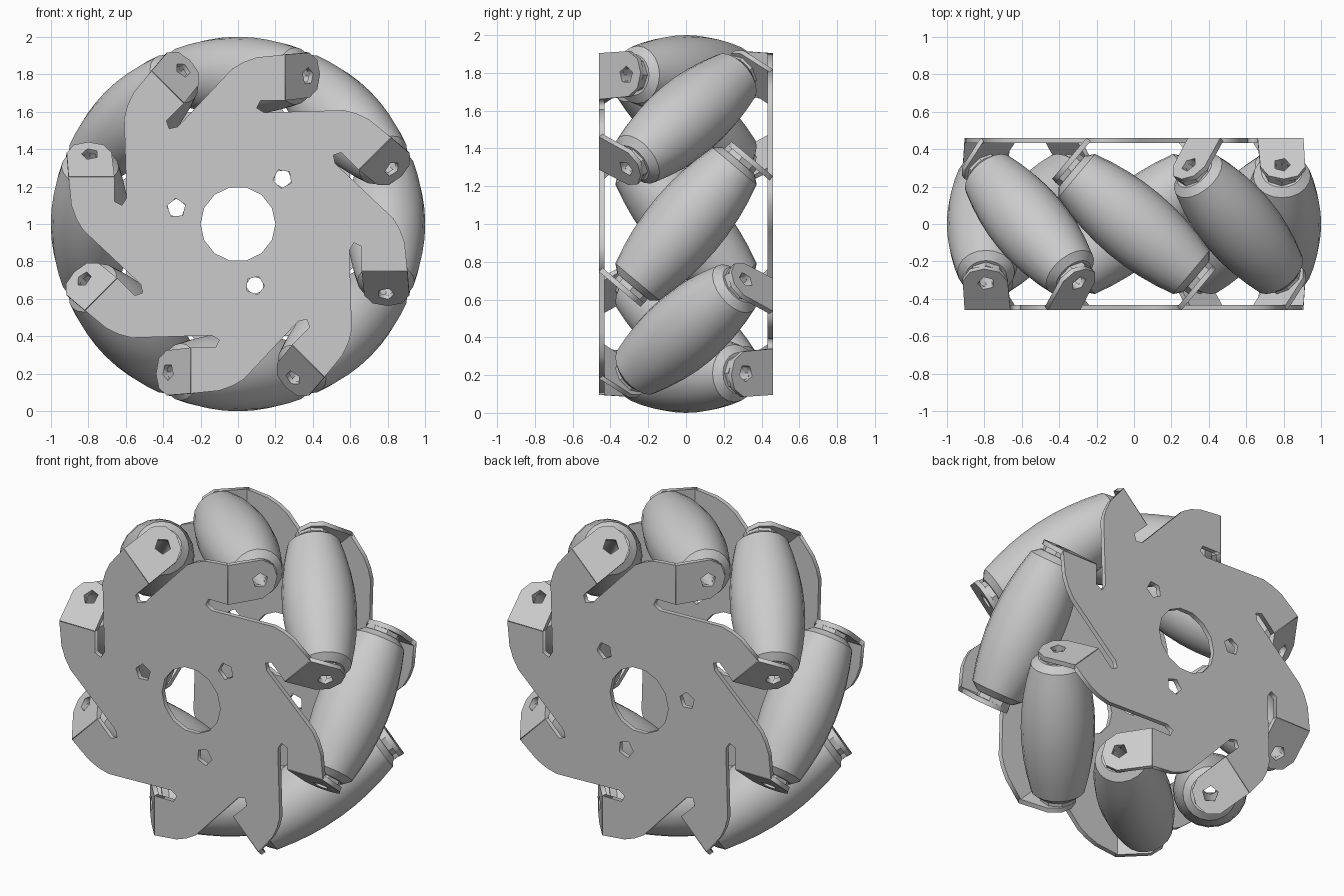
import bpy, bmesh, math
from mathutils import Matrix, Vector

if "Cube" in bpy.data.objects:
    bpy.data.objects.remove(bpy.data.objects["Cube"], do_unlink=True)

COUNT = 8
SKEW = math.radians(40)      # roller axis angle from the wheel tangent
AXLE = 0.79                  # distance of roller axis from the hub axis
THICK = 0.028
CENTRE = Matrix.Translation((0, 0, 1))

grey = bpy.data.materials.new("plain grey")
grey.use_nodes = True
colour = (0.6, 0.6, 0.6, 1)
grey.diffuse_color = colour
grey.node_tree.nodes["Principled BSDF"].inputs["Base Color"].default_value = colour


def add(name, mesh, matrix):
    ob = bpy.data.objects.new(name, mesh)
    ob.matrix_world = matrix
    bpy.context.collection.objects.link(ob)
    return ob


def circle(x, y, r, n, phase=0.0):
    return [(x + r * math.cos(phase + math.tau * i / n),
             y + r * math.sin(phase + math.tau * i / n)) for i in range(n)]


def sheet(name, loops):
    """Flat plate cut from an outline and its holes."""
    cu = bpy.data.curves.new(name, "CURVE")
    cu.dimensions = "2D"
    cu.fill_mode = "BOTH"
    cu.extrude = THICK / 2
    for pts in loops:
        sp = cu.splines.new("POLY")
        sp.points.add(len(pts) - 1)
        for p, (x, y) in zip(sp.points, pts):
            p.co = (x, y, 0, 1)
        sp.use_cyclic_u = True
    tmp = bpy.data.objects.new(name, cu)
    mesh = bpy.data.meshes.new_from_object(tmp)
    bpy.data.objects.remove(tmp)
    mesh.materials.clear()
    mesh.materials.append(grey)
    return mesh


def lathe(name, profile, sides):
    """Closed ring profile of (radius, along) turned about local x."""
    bm = bmesh.new()
    rings = []
    for i in range(sides):
        a = math.tau * i / sides
        rings.append([bm.verts.new((x, r * math.cos(a), r * math.sin(a))) for r, x in profile])
    n = len(profile)
    for i in range(sides):
        a, b = rings[i], rings[(i + 1) % sides]
        for j in range(n):
            k = (j + 1) % n
            bm.faces.new((a[j], a[k], b[k], b[j]))
    bmesh.ops.recalc_face_normals(bm, faces=bm.faces)
    mesh = bpy.data.meshes.new(name)
    bm.to_mesh(mesh)
    bm.free()
    mesh.materials.append(grey)
    return mesh


# Side plate: one hooked arm repeated around the hub
arm = [(-0.03, 0.83), (0.03, 0.865), (0.10, 0.89), (0.25, 0.905),
       (0.25, 0.66), (0.12, 0.66), (0.10, 0.62), (0.14, 0.595)]
outline = []
for k in range(COUNT):
    c, s = math.cos(math.tau * k / COUNT), math.sin(math.tau * k / COUNT)
    outline += [(x * c + y * s, y * c - x * s) for x, y in arm]


def plate_mesh(name, flip):
    holes = [circle(0, 0, 0.2, 14)]
    for deg in (45.5, 165.5, 285.5):
        a = math.radians(deg)
        holes.append(circle(flip * 0.34 * math.cos(a), 0.34 * math.sin(a), 0.052, 5, a))
    return sheet(name, [outline] + holes)


# Bent tab that carries a roller end
tab_mesh = sheet("tab", [
    [(0, 0.66), (0.2, 0.675), (0.265, 0.72), (0.287, 0.80), (0.265, 0.875), (0.2, 0.915), (0, 0.905)],
    circle(0.187, AXLE, 0.046, 5, 0.3)])

# Barrel roller whose bulge follows the wheel rim
HALF = 0.4
barrel = [(0.046, -0.435), (0.11, -0.435)]
for i in range(9):
    x = HALF * (i / 4 - 1)
    barrel.append((1 - math.hypot(AXLE, x * math.cos(SKEW)), x))
barrel += [(0.11, 0.435), (0.046, 0.435)]
roller_mesh = lathe("roller", barrel, 20)
washer_mesh = lathe("washer", [(0.046, 0.43), (0.1, 0.43), (0.1, 0.466), (0.046, 0.466)], 8)

# Frames: front plate, tab plane, roller axis
upright = Matrix(((1, 0, 0, 0), (0, 0, -1, -0.46 + THICK / 2), (0, 1, 0, 0), (0, 0, 0, 1)))
s, c = math.sin(SKEW), math.cos(SKEW)
half = THICK / 2
tab_frame = Matrix(((s, 0, c, 0.2535 - c * half), (c, 0, -s, -0.46 + s * half),
                    (0, 1, 0, 0), (0, 0, 0, 1)))
axis_frame = Matrix.Translation((0, 0, AXLE)) @ Matrix.Rotation(-SKEW, 4, "Z")

# Assemble both sides
for side, turn, flip in (("front", 0, 1), ("back", math.pi, -1)):
    spin = CENTRE @ Matrix.Rotation(turn, 4, "Z")
    add(side + "_plate", plate_mesh(side + "_plate", flip), spin @ upright)
    for k in range(COUNT):
        step = spin @ Matrix.Rotation(math.tau * k / COUNT, 4, "Y")
        add(f"{side}_tab_{k + 1}", tab_mesh, step @ tab_frame)
        add(f"{side}_washer_{k + 1}", washer_mesh, step @ axis_frame)

rollers = [add(f"roller_{k + 1}", roller_mesh,
               CENTRE @ Matrix.Rotation(math.tau * k / COUNT, 4, "Y") @ axis_frame)
           for k in range(COUNT)]

# Smooth barrels with crisp ends
bpy.ops.object.select_all(action="DESELECT")
rollers[0].select_set(True)
bpy.context.view_layer.objects.active = rollers[0]
bpy.ops.object.shade_smooth_by_angle(angle=math.radians(30))
